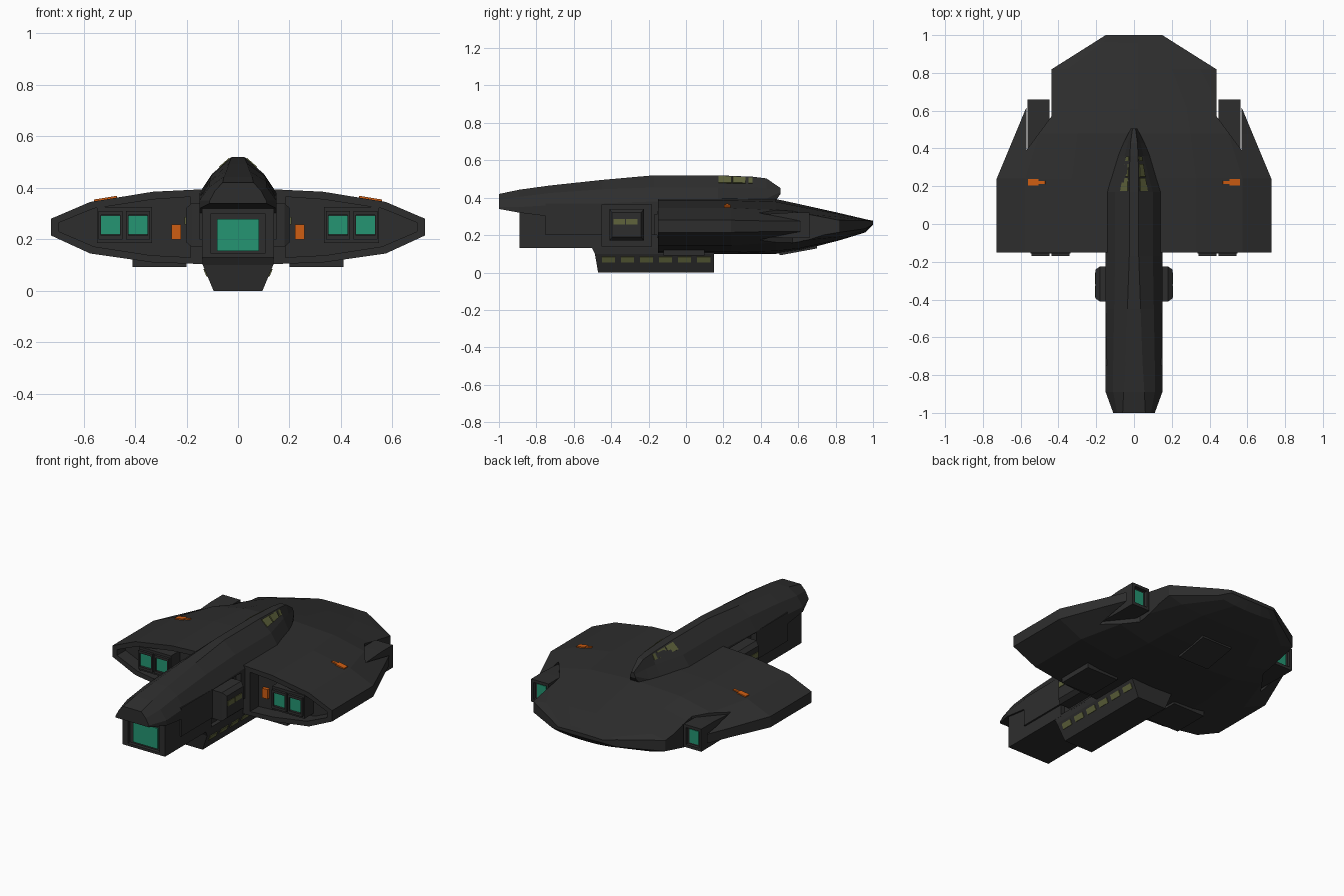
import bpy, bmesh
from mathutils import Vector

if "Cube" in bpy.data.objects:
    bpy.data.objects.remove(bpy.data.objects["Cube"])


def material(name, rgb):
    m = bpy.data.materials.new(name)
    m.diffuse_color = (*rgb, 1)
    m.use_nodes = True
    m.node_tree.nodes["Principled BSDF"].inputs["Base Color"].default_value = m.diffuse_color
    return m


HULL = material("charcoal hull", (0.027, 0.027, 0.027))
GREEN = material("teal glow", (0.018, 0.30, 0.17))
ORANGE = material("orange light", (0.62, 0.11, 0.006))
OLIVE = material("olive window", (0.115, 0.125, 0.045))


def add_loft(bm, rings):
    """Skin a list of equal closed rings of 3D points and cap the ends."""
    vs = [[bm.verts.new(p) for p in r] for r in rings]
    n = len(vs[0])
    for a, b in zip(vs, vs[1:]):
        for i in range(n):
            j = (i + 1) % n
            bm.faces.new((a[i], a[j], b[j], b[i]))
    bm.faces.new(vs[0])
    bm.faces.new(vs[-1])


def solid(name, lofts, mat=HULL, mirror=False):
    bm = bmesh.new()
    for rings in lofts:
        add_loft(bm, rings)
        if mirror:
            add_loft(bm, [[(-x, y, z) for x, y, z in r] for r in rings])
    bmesh.ops.recalc_face_normals(bm, faces=bm.faces)
    me = bpy.data.meshes.new(name)
    bm.to_mesh(me)
    bm.free()
    me.materials.append(mat)
    ob = bpy.data.objects.new(name, me)
    bpy.context.collection.objects.link(ob)
    return ob


def box_rings(x0, x1, y0, y1, z0, z1):
    return [[(x0, y, z0), (x1, y, z0), (x1, y, z1), (x0, y, z1)] for y in (y0, y1)]


def box(name, *dims, mat=HULL, mirror=False):
    return solid(name, [box_rings(*dims)], mat, mirror)


def sym(half, y):
    """Full ring from the x >= 0 half outline, running top to bottom."""
    return [(x, y, z) for x, z in half] + [(-x, y, z) for x, z in reversed(half)]


def plate_rings(pts, h=0.004):
    p = [Vector(q) for q in pts]
    n = (p[2] - p[0]).cross(p[3] - p[1]).normalized() * h
    return [[q - n for q in p], [q + n for q in p]]


def cut(ob, cutter):
    cutter.hide_render = True
    mod = ob.modifiers.new("cut", "BOOLEAN")
    mod.object = cutter
    mod.operation = "DIFFERENCE"
    mod.solver = "EXACT"
    bpy.context.view_layer.objects.active = ob
    bpy.ops.object.modifier_apply(modifier=mod.name)


def drop(ob):
    bpy.data.objects.remove(ob, do_unlink=True)


# Main wing hull: y, top, (x1, top, bottom), (x2, top, bottom), (edge, top, bottom), bottom
hull_rows = [
    (-.15, .40, (.33, .385, .11), (.575, .345, .145), (.727, .28, .215), .10),
    (.24, .40, (.33, .385, .11), (.575, .345, .145), (.727, .28, .215), .10),
    (.48, .393, (.30, .378, .115), (.50, .335, .16), (.627, .275, .22), .10),
    (.61, .365, (.28, .352, .13), (.46, .315, .17), (.573, .275, .22), .118),
    (.82, .318, (.20, .312, .176), (.35, .297, .19), (.435, .28, .215), .172),
    (.96, .285, (.09, .284, .217), (.17, .282, .225), (.213, .278, .235), .215),
    (1.0, .277, (.06, .277, .255), (.10, .276, .256), (.15, .275, .257), .255)]
rings = []
for y, top, a, b, c, bot in hull_rows:
    rings.append(sym([(.02, top)] + [(p[0], p[1]) for p in (a, b, c)]
                     + [(p[0], p[2]) for p in (c, b, a)] + [(.02, bot)], y))
hull = solid("wing_hull", [rings])

# Rear pod notches and front recesses cut from the hull
notch = [(.437, 1.1), (.437, .57), (.57, .39), (.57, 1.1)]
cutter = solid("notch_cutter", [[[(x, y, z) for x, y in notch] for z in (0, .6)]], mirror=True)
cut(hull, cutter)
drop(cutter)
mouth = [(.185, .365), (.33, .355), (.56, .32), (.695, .265), (.695, .23),
         (.56, .172), (.34, .138), (.185, .13)]
cutter = solid("recess_cutter", [[[(x, y, z) for x, z in mouth] for y in (-.25, -.07)]], mirror=True)
cut(hull, cutter)
drop(cutter)

# Upper fuselage: y, ridge, chamfer, shoulder, bottom z
spine_rows = [
    (-1.0, (.06, .42), (.09, .388), (.11, .35), .34),
    (-.89, (.055, .443), (.11, .405), (.15, .35), .32),
    (-.73, (.045, .465), (.11, .425), (.15, .36), .30),
    (-.45, (.035, .495), (.105, .445), (.15, .37), .30),
    (-.17, (.025, .52), (.10, .455), (.15, .38), .30),
    (.17, (.025, .52), (.10, .455), (.15, .38), .30),
    (.36, (.022, .512), (.05, .455), (.085, .39), .30),
    (.43, (.018, .503), (.033, .45), (.055, .395), .31),
    (.505, (.008, .452), (.012, .44), (.018, .43), .42)]
spine = solid("upper_fuselage", [[sym([a, b, c, (c[0], z)], y) for y, a, b, c, z in spine_rows]])

# Lower fuselage and keel
lower = box("lower_fuselage", -.14, .14, -.89, .15, .13, .345)
solid("fuselage_cheeks", [box_rings(.13, .15, -.48, .15, .10, .37)], mirror=True)
drop(bpy.data.objects["fuselage_cheeks"])
flank = box("fuselage_flank", -.15, .15, -.75, .15, .2, .37)
keel = [[(-w, a, z), (w, a, z), (w, b, z), (-w, b, z)]
        for z, w, a, b in ((0, .095, -.47, .15), (.10, .137, -.487, .15), (.135, .14, -.505, .17))]
solid("keel", [keel])

# Side bay recess with projecting airlock
cutter = box("bay_cutter", .115, .3, -.45, -.185, .14, .365, mirror=True)
for part in (spine, lower, flank):
    cut(part, cutter)
drop(cutter)
airlock = [[(x, y0, z0), (x, y1, z0), (x, y1, z1), (x, y0, z1)]
           for x, y0, y1, z0, z1 in ((.10, -.41, -.225, .17, .34), (.18, -.41, -.225, .17, .34),
                                     (.203, -.395, -.24, .19, .32))]
solid("side_airlock", [airlock], mirror=True)
solid("airlock_windows", [box_rings(.20, .207, y, y + .062, .258, .287)
                          for y in (-.388, -.32)], OLIVE, True)

# Nose window in a recessed frame
cutter = box("nose_cutter", -.105, .105, -.95, -.87, .145, .30)
cut(lower, cutter)
drop(cutter)
box("nose_window", -.082, .082, -.877, -.868, .155, .278, mat=GREEN)

# Front engine blocks with glowing panels and orange lamps
box("engine_block", .335, .548, -.155, -.05, .185, .325, mirror=True)
frames, glows = [], []
for x in (.342, .448):
    x1 = x + .094
    for d in ((x, x1, .20, .215), (x, x1, .295, .31), (x, x + .01, .215, .295), (x1 - .01, x1, .215, .295)):
        frames.append(box_rings(d[0], d[1], -.17, -.15, d[2], d[3]))
    glows.append(box_rings(x + .009, x1 - .009, -.161, -.153, .218, .292))
solid("engine_frames", frames, mirror=True)
solid("engine_glow", glows, GREEN, True)
box("front_lamp", .221, .259, -.09, -.065, .20, .257, mat=ORANGE, mirror=True)

# Rear thruster pods sitting in the notches
pod = [[(.447, y, z0), (.563, y, z0), (.563, y, z1), (.447, y, z1)]
       for y, z0, z1 in ((.38, .19, .31), (.55, .185, .32), (.66, .185, .32))]
pods = solid("rear_pod", [pod], mirror=True)
cutter = box("pod_cutter", .462, .548, .64, .7, .202, .303, mirror=True)
cut(pods, cutter)
drop(cutter)
box("rear_glow", .475, .535, .638, .646, .212, .293, mat=GREEN, mirror=True)


# Orange wing-top markers
def wing_top(x):
    return .388 - .163 * (x - .33)


markers = []
for x0, x1, w in ((.47, .51, .007), (.505, .56, .017)):
    markers.append(plate_rings([(x0, .22 - w, wing_top(x0)), (x1, .22 - w, wing_top(x1)),
                                (x1, .22 + w, wing_top(x1)), (x0, .22 + w, wing_top(x0))]))
solid("wing_marker", markers, ORANGE, True)

# Belly hatches
box("belly_hatch_side", .20, .41, -.12, .10, .092, .13, mirror=True)
solid("belly_hatch_rear", [plate_rings([(-.1, .5, .10), (.1, .5, .10), (.1, .7, .137), (-.1, .7, .137)], .008)])


# Bridge windows on the sloping tail of the spine
def bridge_point(s, t):
    (y0, a0, b0, *_), (y1, a1, b1, *_) = spine_rows[5], spine_rows[6]
    p = Vector((a0[0], y0, a0[1])).lerp(Vector((b0[0], y0, b0[1])), t)
    q = Vector((a1[0], y1, a1[1])).lerp(Vector((b1[0], y1, b1[1])), t)
    return p.lerp(q, s)


solid("bridge_windows", [plate_rings([bridge_point(s, t) for s, t in
                                      ((s0, .1), (s1, .1), (s1, .62), (s0, .62))])
                         for s0, s1 in ((.02, .38), (.42, .78), (.86, .98))], OLIVE, True)

# Row of keel windows on the sloping keel sides
panes = []
for i in range(6):
    y = -.45 + i * .102
    panes.append(plate_rings([(.095 + .42 * z, yy, z) for yy, z in
                              ((y, .056), (y + .07, .056), (y + .07, .085), (y, .085))]))
solid("keel_windows", panes, OLIVE, True)
